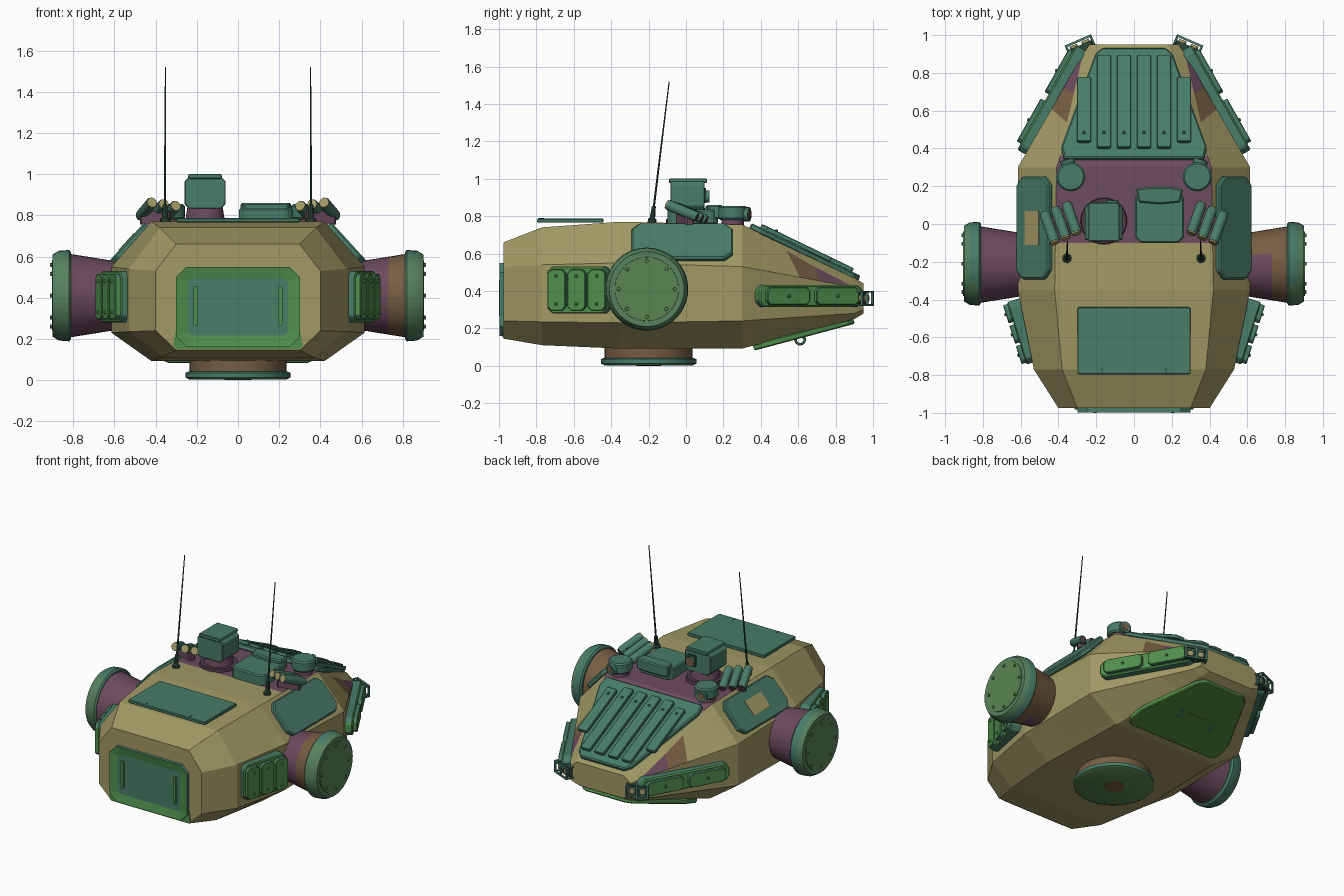
import bpy, bmesh
from math import radians, cos, sin, pi
from mathutils import Vector as V, Matrix

cube = bpy.data.objects.get("Cube")
if cube:
    bpy.data.objects.remove(cube)


def material(name, r, g, b):
    m = bpy.data.materials.new(name)
    m.use_nodes = True
    m.diffuse_color = (r, g, b, 1)
    m.node_tree.nodes["Principled BSDF"].inputs["Base Color"].default_value = (r, g, b, 1)
    return m


TAN = material("tan", .36, .32, .13)
TEAL = material("teal", .065, .2, .14)
GREEN = material("green", .08, .27, .075)
LEAF = material("leaf green", .08, .25, .045)
SAGE = material("sage green", .095, .22, .115)
MOSS = material("moss green", .1, .235, .085)
PURPLE = material("purple", .15, .07, .11)
PLUM = material("dark purple", .075, .04, .06)
BROWN = material("brown", .18, .11, .055)
DARK = material("dark grey green", .025, .065, .05)


def finish(name, bm, mats, rule=None, bevel=0, smooth=False):
    """Turn a bmesh into a named object; rule(face) picks the material."""
    bmesh.ops.recalc_face_normals(bm, faces=bm.faces)
    bm.normal_update()
    if rule:
        for f in bm.faces:
            f.material_index = rule(f)
    me = bpy.data.meshes.new(name)
    bm.to_mesh(me)
    bm.free()
    for m in mats:
        me.materials.append(m)
    if smooth:
        me.shade_smooth()
        me.set_sharp_from_angle(angle=radians(35))
    ob = bpy.data.objects.new(name, me)
    bpy.context.collection.objects.link(ob)
    if bevel:
        mod = ob.modifiers.new("edge", "BEVEL")
        mod.width, mod.segments, mod.limit_method = bevel, 1, "ANGLE"


def frame(o, n, x):
    """Matrix with local z along n and local x along x."""
    z = V(n).normalized()
    y = z.cross(V(x)).normalized()
    return Matrix.Translation(V(o)) @ Matrix((y.cross(z), y, z)).transposed().to_4x4()


def slab(bm, outline, low, high, mat):
    """Extruded polygon in a local frame; returns the top face."""
    a, b = ([bm.verts.new(mat @ V((x, y, h))) for x, y in outline] for h in (low, high))
    bm.faces.new(a[::-1])
    for i in range(len(a)):
        j = (i + 1) % len(a)
        bm.faces.new((a[i], a[j], b[j], b[i]))
    return bm.faces.new(b)


def chamfered(w, h, c, cx=0, cy=0):
    w, h = w / 2, h / 2
    half = [(w, c - h), (w, h - c), (w - c, h), (c - w, h)]
    return [(cx + k * x, cy + k * y) for k in (1, -1) for x, y in half]


def tube(bm, stations, seg=24):
    """Solid of revolution through (point, radius) stations on a straight axis."""
    axis = (V(stations[-1][0]) - V(stations[0][0])).normalized()
    rot = axis.to_track_quat("Z", "Y")
    rings = [[bm.verts.new(V(p) + rot @ V((r * cos(2 * pi * i / seg), r * sin(2 * pi * i / seg), 0)))
              for i in range(seg)] for p, r in stations]
    for a, b in zip(rings, rings[1:]):
        for i in range(seg):
            j = (i + 1) % seg
            bm.faces.new((a[i], a[j], b[j], b[i]))
    bm.faces.new(rings[0][::-1])
    bm.faces.new(rings[-1])


def bolt(bm, mat, x, y, h, r=.011):
    tube(bm, [(mat @ V((x, y, h - .004)), r), (mat @ V((x, y, h + .008)), r * .8)], 8)


def green_sides(f):
    return 0 if abs(f.normal.z) < .5 else 1


# Hull: octagonal sections (y, top w, top z, side w, upper z, lower z, bottom w, bottom z)
SECTIONS = [(-.975, .30, .66, .40, .53, .24, .30, .145), (-.77, .38, .74, .53, .54, .235, .37, .11),
            (-.35, .42, .77, .615, .55, .23, .42, .092), (.3, .41, .755, .615, .53, .24, .40, .092),
            (.9, .20, .47, .27, .42, .28, .20, .25), (.95, .18, .44, .235, .40, .30, .17, .28)]
bm = bmesh.new()
rings = []
for y, tw, tz, sw, uz, lz, bw, bz in SECTIONS:
    half = [(bw, bz), (sw, lz), (sw, uz), (tw, tz)]
    pts = half + [(-x, z) for x, z in half[::-1]]
    rings.append([bm.verts.new((x, y, z)) for x, z in pts])
for a, b in zip(rings, rings[1:]):
    for i in range(8):
        bm.faces.new((a[i], a[i - 1], b[i - 1], b[i]))
bm.faces.new(rings[0])
bm.faces.new(rings[-1][::-1])
# Paint borders cut into the hull
for y, normal in ((-.1, (0, 1, 0)), (.36, (0, 1, 0)), (.845, (0, 1, .5)), (.95, (0, 1, .5)), (1.115, (0, 1, .5)),
                  (2.057, (.3, .07, 0)), (2.057, (-.3, .07, 0))):
    bmesh.ops.bisect_plane(bm, geom=bm.verts[:] + bm.edges[:] + bm.faces[:], plane_co=(0, y, 0), plane_no=normal)


def hull_colour(f):
    c, n = f.calc_center_median(), f.normal
    if n.z > .85 and -.1 < c.y < .36:
        return 1
    d = c.y + .5 * c.z
    outer = .3 * abs(c.x) + .07 * c.y > .144
    if outer and abs(n.x) > .3 and n.z > .3 and c.y > .36 and .845 < d < 1.115:
        return 2 if d < .95 else 1
    return 0


finish("hull", bm, [TAN, PURPLE, BROWN], hull_colour, .008)

# Neck ring under the hull
bm = bmesh.new()
tube(bm, [((0, -.2, .03), .235), ((0, -.2, .11), .235)], 40)
tube(bm, [((0, -.2, 0), .065), ((0, -.2, .03), .065)], 24)
finish("neck_ring", bm, [BROWN], smooth=True)
bm = bmesh.new()
tube(bm, [((0, -.2, .002), .235), ((0, -.2, .012), .255), ((0, -.2, .035), .255), ((0, -.2, .042), .24)], 40)
finish("neck_flange", bm, [TEAL, MOSS], lambda f: int(f.normal.z < -.3), smooth=True)

# Front hatch with sunk panel, two grab bars and a sill
M = frame((0, -.975, .355), (0, -1, 0), (1, 0, 0))
bm = bmesh.new()
top = slab(bm, chamfered(.6, .39, .05), -.01, .022, M)
bm.normal_update()
bmesh.ops.inset_region(bm, faces=[top], thickness=.062)
bmesh.ops.translate(bm, verts=top.verts, vec=(0, .012, 0))


def hatch_colour(f):
    c = f.calc_center_median()
    return int(abs(c.x) < .05 and abs(c.z - .355) < .05 or f.normal.y > -.3)


finish("front_hatch", bm, [GREEN, TEAL], hatch_colour)
bm = bmesh.new()
for s in (-1, 1):
    slab(bm, chamfered(.02, .19, .004, s * .205, .005), .005, .025, M)
finish("hatch_bars", bm, [GREEN])
bm = bmesh.new()
slab(bm, [(-.3, -.205), (.3, -.205), (.315, -.19), (.3, -.1), (-.3, -.1), (-.315, -.19)], -.01, .006, M)
finish("hatch_sill", bm, [GREEN])

# Roof hatch
bm = bmesh.new()
M = frame((0, -.618, .765), (0, 0, 1), (1, 0, 0))
slab(bm, chamfered(.6, .355, .006), 0, .022, M)
finish("roof_hatch", bm, [TEAL], bevel=.004)
bm = bmesh.new()
for s in (-1, 1):
    slab(bm, chamfered(.006, .03, .001, s * .17, -.155), .02, .024, M)
finish("roof_hatch_hinges", bm, [DARK])

# Rear engine cover with raised slats
M = frame((0, .635, .598), (0, .435, .9), (1, 0, 0))
side = [(.17, .32), (.205, .285), (.385, -.26), (.37, -.328)]
bm = bmesh.new()
slab(bm, side + [(-x, y) for x, y in side[::-1]], -.01, .025, M)
finish("engine_cover", bm, [TEAL], bevel=.008)
bm = bmesh.new()
for i in range(6):
    x = (i - 2.5) * .106
    length, cy = (.38, -.05) if i in (0, 5) else (.545, -.003)
    slab(bm, chamfered(.075, length, .008, x, cy), .02, .045, M)
    bolt(bm, M, x, -.19, .045)
finish("engine_cover_slats", bm, [TEAL], bevel=.006)

# Rear belly plate with towing rings
M = frame((0, .62, .175), (0, .258, -.966), (1, 0, 0))
side = [(.15, -.285), (.2, -.25), (.36, .12), (.37, .22), (.34, .27)]
bm = bmesh.new()
slab(bm, side + [(-x, y) for x, y in side[::-1]], -.01, .025, M)
finish("belly_plate", bm, [GREEN, LEAF], lambda f: int(f.normal.z < -.5), .006)
bm = bmesh.new()
slab(bm, chamfered(.16, .012, .003), .02, .03, M)
finish("belly_bar", bm, [LEAF])
for s in (-1, 1):
    bpy.ops.mesh.primitive_torus_add(location=(s * .13, .61, .14), rotation=(0, pi / 2, 0), major_radius=.025,
                                     minor_radius=.007, major_segments=16, minor_segments=6)
    ring = bpy.context.object
    ring.name = "towing_ring"
    ring.data.materials.append(TEAL)

for s, tag in ((-1, "right"), (1, "left")):
    # Shoulder joints
    bm = bmesh.new()
    tube(bm, [((s * x, -.215, .41), r) for x, r in ((.55, .16), (.73, .189), (.83, .205))], 40)
    finish("shoulder_cone_" + tag, bm, [PURPLE, BROWN],
           lambda f: int(s > 0 and (f.normal.y > .3 or abs(f.calc_center_median().x) > .73)), smooth=True)
    bm = bmesh.new()
    tube(bm, [((s * x, -.21, .41), r) for x, r in ((.81, .21), (.82, .222), (.87, .218), (.9, .2))], 40)
    finish("shoulder_disc_" + tag, bm, [TEAL, SAGE],
           lambda f: int(f.normal.x * s > .3 or f.normal.y < -.5), smooth=True)
    bm = bmesh.new()
    tube(bm, [((s * .895, -.21, .41), .172), ((s * .904, -.21, .41), .17)], 40)
    M = frame((s * .904, -.21, .41), (s, 0, 0), (0, 1, 0))
    for i in range(8):
        bolt(bm, M, .15 * cos(i * pi / 4), .15 * sin(i * pi / 4), 0)
    finish("shoulder_cap_" + tag, bm, [MOSS], smooth=True)

    # Sloped roof-side plates
    M = frame((s * .522, -.02, .655), (s * .22, 0, .2), (0, 1, 0))
    bm = bmesh.new()
    slab(bm, chamfered(.545, .255, .045), -.01, .025, M)
    finish("roof_side_plate_" + tag, bm, [TEAL], bevel=.008)
    if s < 0:
        bm = bmesh.new()
        slab(bm, chamfered(.18, .11, .002), .02, .028, M)
        finish("roof_side_patch", bm, [TAN])

    # Front side armour: backing, three slats, bolts
    M = frame((s * .592, -.57, .405), (s * .95, -.3, 0), (s * .3, .95, 0))
    bm = bmesh.new()
    slab(bm, chamfered(.345, .25, .03), -.05, .03, M)
    finish("front_side_backing_" + tag, bm, [GREEN, TEAL],
           lambda f: int(abs(f.normal.z) > .5 or f.normal.y < -.5), .006)
    bm = bmesh.new()
    for i in (-1, 0, 1):
        slab(bm, chamfered(.1, .22, .02, i * .113), .02, .055, M)
        for y in (-.075, .075):
            bolt(bm, M, i * .113, y, .055)
    finish("front_side_slats_" + tag, bm, [GREEN, TEAL], green_sides, .01)

    # Rear side armour: backing, two plates, bolts
    M = frame((s * .436, .655, .373), (s * .87, .49, 0), (-s * .49, .87, 0))
    bm = bmesh.new()
    slab(bm, chamfered(.635, .12, .03), -.04, .03, M)
    finish("rear_side_backing_" + tag, bm, [GREEN, TEAL], green_sides, .008)
    bm = bmesh.new()
    for x in (-.15, .15):
        slab(bm, chamfered(.26, .095, .02, x), .02, .055, M)
        bolt(bm, M, x, 0, .055)
    finish("rear_side_plates_" + tag, bm, [GREEN, TEAL], green_sides, .01)

    # Tail lamps behind an open guard
    M = frame((s * .285, .945, .36), (s * .4, .92, 0), (s * .92, -.4, 0))
    bm = bmesh.new()
    slab(bm, chamfered(.13, .07, .008), -.05, .002, M)
    finish("tail_lamp_box_" + tag, bm, [DARK])
    bm = bmesh.new()
    for x in (-.07, 0, .07):
        slab(bm, chamfered(.012, .08, .002, x), .02, .032, M)
    for y in (-.036, .036):
        slab(bm, chamfered(.15, .01, .002, 0, y), .02, .032, M)
        for x in (-.07, .07):
            slab(bm, chamfered(.012, .01, .002, x, y), -.03, .025, M)
    finish("tail_lamp_guard_" + tag, bm, [TEAL])
    bm = bmesh.new()
    for x in (-.034, .034):
        tube(bm, [(M @ V((x, 0, 0)), .022), (M @ V((x, 0, .016)), .02)], 12)
    finish("tail_lamps_" + tag, bm, [TAN], smooth=True)

    # Periscopes looking to the rear
    bm = bmesh.new()
    tube(bm, [((s * .335, .25, .74), .062), ((s * .335, .25, .785), .06)])
    finish("periscope_base_" + tag, bm, [PURPLE], smooth=True)
    bm = bmesh.new()
    tube(bm, [((s * .335, .25, z), r) for z, r in ((.78, .068), (.79, .077), (.845, .077), (.855, .068))])
    tube(bm, [((s * .335, .27, .81), .038), ((s * .355, .34, .81), .038)], 16)
    finish("periscope_" + tag, bm, [TEAL], smooth=True)
    bm = bmesh.new()
    tube(bm, [((s * .354, .335, .81), .024), ((s * .356, .344, .81), .024)], 16)
    finish("periscope_lens_" + tag, bm, [BROWN], smooth=True)

    # Smoke launchers: three angled tubes with pale tips on a foot
    tubes, tips, foot = bmesh.new(), bmesh.new(), bmesh.new()
    for i in range(3):
        front = V((s * (.42 - .058 * i), -.095 + .025 * i, .86 - .008 * i))
        back = front + V((s * .055, .155, -.065))
        d = (front - back).normalized()
        tube(tubes, [(back, .022), (back + d * .02, .028), (front, .028)], 14)
        tube(tips, [(front - d * .01, .026), (front + d * .008, .025)], 14)
    slab(foot, chamfered(.15, .05, .01), 0, .065, frame((s * .4, -.005, .755), (0, 0, 1), (1, s * .4, 0)))
    finish("smoke_tubes_" + tag, tubes, [TEAL, PLUM], lambda f: int(f.normal.y > .85), smooth=True)
    finish("smoke_tips_" + tag, tips, [TAN], smooth=True)
    finish("smoke_foot_" + tag, foot, [PURPLE])

    # Aerials
    a, b = V((s * .355, -.183, .76)), V((s * .352, -.09, 1.52))
    bm = bmesh.new()
    tube(bm, [(a.lerp(b, t), r) for t, r in ((0, .024), (.03, .024), (.04, .015), (.12, .011), (.125, .006), (1, .003))], 10)
    finish("aerial_" + tag, bm, [DARK], smooth=True)

# Sight head on a round turntable
bm = bmesh.new()
tube(bm, [((-.16, .015, .75), .125), ((-.16, .015, .785), .12)], 32)
finish("sight_turntable", bm, [PLUM], smooth=True)
bm = bmesh.new()
tube(bm, [((-.16, .015, .78), .095), ((-.16, .015, .845), .085)], 32)
finish("sight_base", bm, [PURPLE], smooth=True)
bm = bmesh.new()
M = frame((-.16, .008, .91), (0, -1, 0), (1, 0, 0))
slab(bm, chamfered(.2, .155, .022), -.092, .092, M)
slab(bm, chamfered(.165, .025, .006, 0, .079), -.105, .1, M)
finish("sight_head", bm, [TEAL], bevel=.006)
bm = bmesh.new()
slab(bm, chamfered(.07, .08, .008, -.045, 0), 0, .008, frame((-.16, .1, .91), (0, 1, 0), (-1, 0, 0)))
finish("sight_window", bm, [DARK])
bm = bmesh.new()
tube(bm, [((-.115, .09, .905), .033), ((-.115, .125, .905), .033)], 16)
finish("sight_lens", bm, [TEAL, BROWN], lambda f: int(f.normal.y > .9), smooth=True)

# Crew hatch with a raised rear lid
bm = bmesh.new()
M = frame((.135, .035, .755), (0, 0, 1), (1, 0, 0))
slab(bm, chamfered(.262, .27, .03), 0, .08, M)
slab(bm, [(-.11, .08), (0, .07), (.11, .08), (.125, .15), (.06, .16), (-.06, .16), (-.125, .15)], .03, .105, M)
finish("crew_hatch", bm, [TEAL], bevel=.008)
